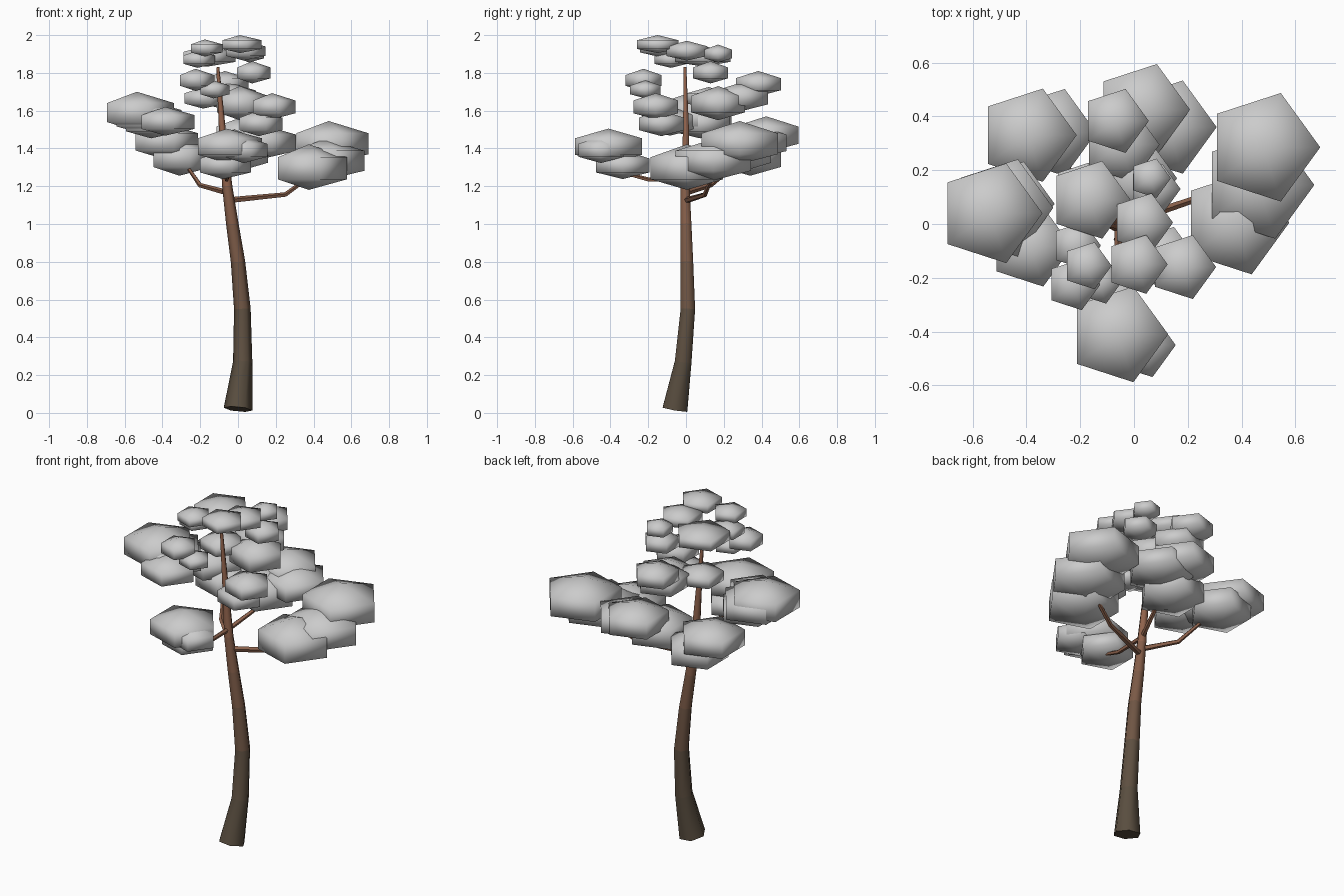
import bpy, bmesh
from math import cos, sin, pi, radians
from mathutils import Vector


def finish(name, bm):
    bmesh.ops.recalc_face_normals(bm, faces=bm.faces[:])
    me = bpy.data.meshes.new(name)
    bm.to_mesh(me)
    bm.free()
    for p in me.polygons:
        p.use_smooth = True
    ob = bpy.data.objects.new(name, me)
    bpy.context.collection.objects.link(ob)
    return ob


def bark(z):
    """Bark colour fades from dark grey brown to warm brown with height."""
    t = min(1, max(0, (z - 0.35) / 1.1))
    low, high = (0.10, 0.075, 0.05), (0.30, 0.13, 0.075)
    m = bpy.data.materials.new("bark")
    m.diffuse_color = [a + (b - a) * t for a, b in zip(low, high)] + [1]
    return m


def limb(name, path, sides=6):
    """Tapered tube through (x, y, z, radius) points, one bark shade per band."""
    pts = [Vector(p[:3]) for p in path]
    bm = bmesh.new()
    rings = []
    for i, p in enumerate(pts):
        t = (pts[min(i + 1, len(pts) - 1)] - pts[max(i - 1, 0)]).normalized()
        ref = Vector((1, 0, 0)) if abs(t.z) > 0.7 else Vector((0, 0, 1))
        u = (ref - t * ref.dot(t)).normalized()
        v = t.cross(u)
        r = path[i][3]
        rings.append([bm.verts.new(p + r * (u * cos(2 * pi * k / sides) + v * sin(2 * pi * k / sides)))
                      for k in range(sides)])
    for i in range(len(rings) - 1):
        a, b = rings[i], rings[i + 1]
        for k in range(sides):
            j = (k + 1) % sides
            bm.faces.new((a[k], a[j], b[j], b[k])).material_index = i
    bm.faces.new(rings[0])
    bm.faces.new(rings[-1]).material_index = len(rings) - 2
    ob = finish(name, bm)
    for i in range(len(rings) - 1):
        ob.data.materials.append(bark((pts[i].z + pts[i + 1].z) / 2))
    bpy.context.view_layer.objects.active = ob
    ob.select_set(True)
    bpy.ops.object.shade_smooth_by_angle(angle=radians(65))
    ob.select_set(False)


def leaf_clump(name, x, y, z, r, h):
    """Five-sided flattened ball: two pentagon rings and two poles."""
    bm = bmesh.new()
    top, bottom = bm.verts.new((x, y, z + h)), bm.verts.new((x, y, z - 0.9 * h))
    rings = [[bm.verts.new((x + r * cos(2 * pi * k / 5), y + r * sin(2 * pi * k / 5), z + s * h))
              for k in range(5)] for s in (-0.46, 0.46)]
    for k in range(5):
        j = (k + 1) % 5
        bm.faces.new((rings[0][k], rings[0][j], rings[1][j], rings[1][k]))
        bm.faces.new((rings[1][k], rings[1][j], top))
        bm.faces.new((rings[0][j], rings[0][k], bottom))
    finish(name, bm)


# Curved trunk
limb("trunk", [(0, -0.058, 0.02, 0.076), (0.025, -0.015, 0.27, 0.051), (0.023, 0.01, 0.55, 0.044),
               (0, 0.005, 0.80, 0.038), (-0.03, 0, 1.0, 0.033), (-0.057, -0.005, 1.2, 0.027),
               (-0.083, 0, 1.5, 0.018), (-0.107, -0.005, 1.83, 0.008)])

# Branches
limb("branch_right", [(-0.045, 0, 1.125, 0.017), (0.25, 0.10, 1.155, 0.013), (0.38, 0.14, 1.25, 0.01)], 5)
limb("branch_back_left", [(-0.055, 0, 1.165, 0.016), (-0.20, 0.13, 1.205, 0.013), (-0.28, 0.27, 1.32, 0.009)], 5)
limb("branch_front", [(-0.06, 0, 1.24, 0.014), (-0.06, -0.20, 1.235, 0.012), (-0.05, -0.33, 1.27, 0.009)], 5)
limb("branch_back", [(-0.06, 0, 1.24, 0.014), (-0.01, 0.15, 1.30, 0.012), (0.02, 0.27, 1.38, 0.009)], 5)

# Foliage, grouped by side: x, y, z, radius, half height
foliage = {
    "foliage_right": [(0.48, 0.285, 1.425, 0.212, 0.12), (0.375, 0.005, 1.295, 0.202, 0.127),
                      (0.46, 0.145, 1.335, 0.21, 0.115)],
    "foliage_left": [(-0.535, 0.04, 1.59, 0.195, 0.11), (-0.49, 0.06, 1.56, 0.19, 0.095),
                     (-0.46, 0.075, 1.53, 0.165, 0.085), (-0.385, -0.085, 1.54, 0.155, 0.08)],
    "foliage_back_left": [(-0.395, 0.33, 1.435, 0.182, 0.10), (-0.31, 0.34, 1.35, 0.17, 0.105)],
    "foliage_back": [(0.03, 0.425, 1.47, 0.178, 0.10), (0.125, 0.36, 1.43, 0.182, 0.095),
                     (-0.02, 0.28, 1.38, 0.18, 0.12), (-0.07, 0.383, 1.74, 0.125, 0.07),
                     (-0.05, 0.295, 1.67, 0.145, 0.08)],
    "foliage_front": [(-0.06, -0.41, 1.41, 0.187, 0.095), (0.03, -0.45, 1.39, 0.125, 0.075),
                      (-0.08, -0.335, 1.31, 0.15, 0.08)],
    "foliage_middle": [(0.18, -0.16, 1.62, 0.125, 0.073), (0.11, -0.13, 1.53, 0.125, 0.072),
                       (-0.225, -0.225, 1.76, 0.10, 0.062), (-0.13, -0.215, 1.71, 0.085, 0.05),
                       (0.075, 0.13, 1.80, 0.098, 0.062), (0.01, 0.17, 1.635, 0.15, 0.095),
                       (-0.185, 0.12, 1.665, 0.12, 0.06)],
    "foliage_top": [(0.01, -0.15, 1.95, 0.115, 0.05), (-0.175, -0.155, 1.93, 0.092, 0.047),
                    (0.03, 0.005, 1.915, 0.115, 0.055), (-0.165, 0.09, 1.885, 0.152, 0.058),
                    (-0.215, -0.08, 1.87, 0.092, 0.048), (0.06, 0.17, 1.90, 0.077, 0.05)],
}
for group, clumps in foliage.items():
    for i, c in enumerate(clumps):
        leaf_clump(f"{group}_{i + 1}", *c)
